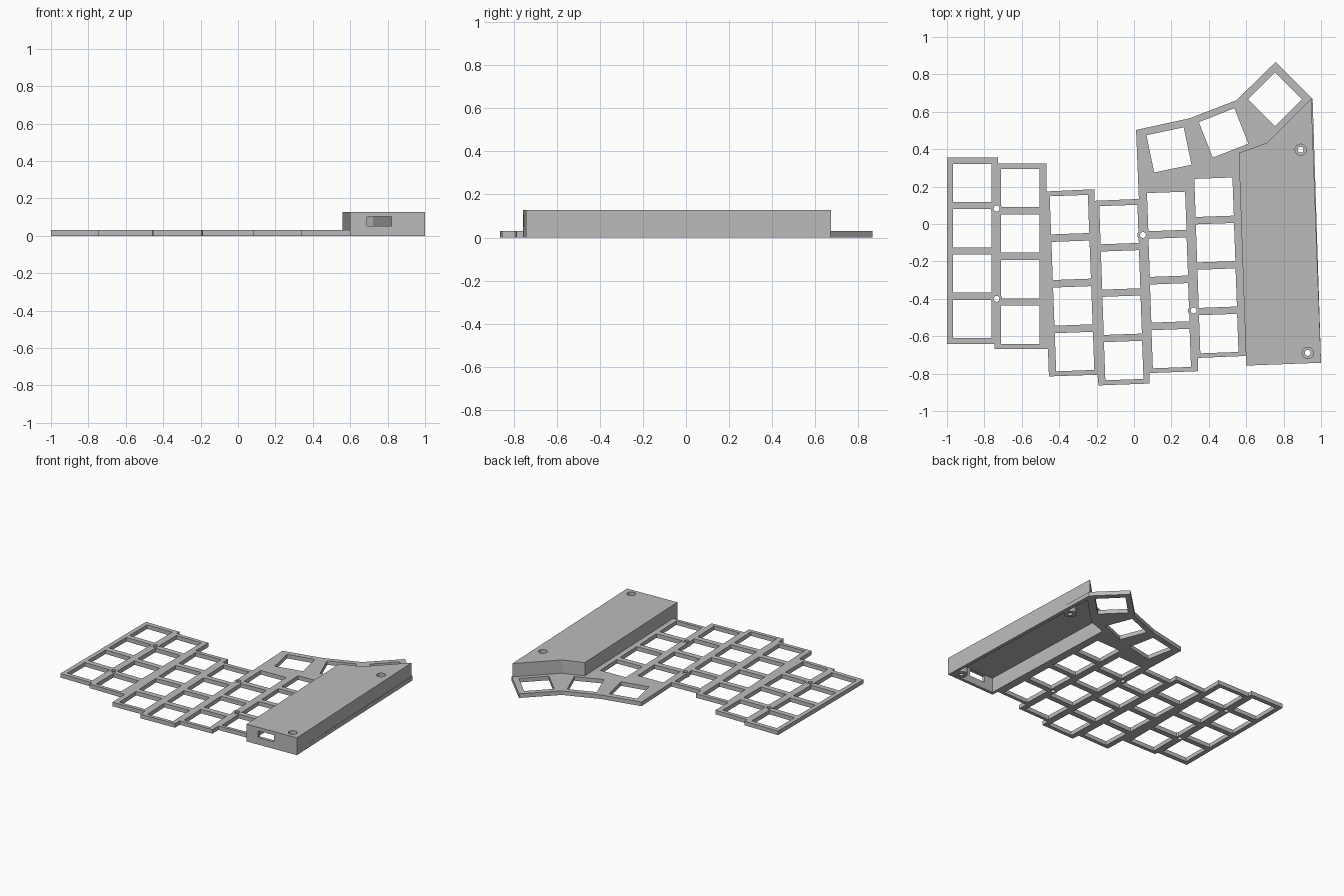
import bpy, bmesh, math
from mathutils import Vector

if "Cube" in bpy.data.objects:
    bpy.data.objects.remove(bpy.data.objects["Cube"])

PLATE_T, COVER_H, WALL = 0.03, 0.128, 0.022
HOLE = 0.204

grey = bpy.data.materials.new("matte_grey")
grey.diffuse_color = (0.5, 0.5, 0.5, 1)
grey.use_nodes = True
grey.node_tree.nodes["Principled BSDF"].inputs["Base Color"].default_value = grey.diffuse_color


def prism(name, loops, z0, z1):
    """Extrude an outline (first loop) with holes (other loops) from z0 to z1."""
    cu = bpy.data.curves.new(name, 'CURVE')
    cu.dimensions, cu.fill_mode = '2D', 'BOTH'
    cu.extrude = (z1 - z0) / 2
    for loop in loops:
        sp = cu.splines.new('POLY')
        sp.points.add(len(loop) - 1)
        for p, (x, y) in zip(sp.points, loop):
            p.co = (x, y, 0, 1)
        sp.use_cyclic_u = True
    tmp = bpy.data.objects.new(name + "_curve", cu)
    bpy.context.collection.objects.link(tmp)
    bpy.context.view_layer.update()
    me = bpy.data.meshes.new_from_object(
        tmp.evaluated_get(bpy.context.evaluated_depsgraph_get()))
    bpy.data.objects.remove(tmp)
    bm = bmesh.new()
    bm.from_mesh(me)
    bmesh.ops.remove_doubles(bm, verts=bm.verts, dist=1e-5)
    bmesh.ops.translate(bm, verts=bm.verts, vec=(0, 0, (z0 + z1) / 2))
    bmesh.ops.recalc_face_normals(bm, faces=bm.faces)
    for f in bm.faces:
        f.smooth = False
    bm.to_mesh(me)
    bm.free()
    me.name = name
    me.materials.clear()
    me.materials.append(grey)
    ob = bpy.data.objects.new(name, me)
    bpy.context.collection.objects.link(ob)
    return ob


def square(x, y, deg, size=HOLE):
    r = size / math.sqrt(2)
    return [(x + r * math.cos(math.radians(deg + 45 + 90 * i)),
             y + r * math.sin(math.radians(deg + 45 + 90 * i))) for i in range(4)]


def circle(x, y, r, n=24):
    return [(x + r * math.cos(math.tau * i / n),
             y + r * math.sin(math.tau * i / n)) for i in range(n)]


def inset(pts, d):
    """Offset a counter-clockwise polygon inwards by d."""
    out = []
    for i, p in enumerate(pts):
        a, b, c = Vector(pts[i - 1]), Vector(p), Vector(pts[(i + 1) % len(pts)])
        u, v = (b - a).normalized(), (c - b).normalized()
        n1, n2 = Vector((-u.y, u.x)), Vector((-v.y, v.x))
        out.append(tuple(b + (n1 + n2) * d / (1 + n1.dot(n2))))
    return out


def boolean(ob, other, op):
    m = ob.modifiers.new(op.lower(), 'BOOLEAN')
    m.operation, m.object, m.solver = op, other, 'EXACT'
    bpy.context.view_layer.objects.active = ob
    bpy.ops.object.modifier_apply(modifier=m.name)
    bpy.data.objects.remove(other)


# Key openings: six columns of four (first centre, last centre, tilt)
columns = [((-.865, .22), (-.865, -.508), 0), ((-.608, .193), (-.608, -.539), 0),
           ((-.345, .05), (-.318, -.682), 2.1), ((-.08, -.003), (-.055, -.73), 2.1),
           ((.175, .067), (.199, -.666), 2.1), ((.428, .143), (.453, -.586), 2.1)]
holes = []
for a, b, tilt in columns:
    for i in range(4):
        c = Vector(a).lerp(Vector(b), i / 3)
        holes.append(square(c.x, c.y, tilt))
# Thumb key openings
for x, y, deg in [(.187, .396, 11.8), (.479, .487, 21.5), (.754, .666, 45)]:
    holes.append(square(x, y, deg))

# Key plate, reaching into the cover wall on its right
plate_screws = [(-.735, .083), (-.735, -.4), (.048, -.059), (.319, -.463)]
outline = [(-1, .355), (-.727, .355), (-.727, .324), (-.467, .324), (-.467, .174),
           (-.21, .186), (-.21, .124), (.026, .134), (.011, .503), (.297, .565),
           (.548, .662), (.757, .866), (.955, .67), (.945, .66), (.713, .425),
           (.57, .374), (.608, -.705), (.342, -.716), (.342, -.787), (.083, -.797),
           (.083, -.853), (-.19, -.863), (-.195, -.806), (-.455, -.815),
           (-.46, -.667), (-.745, -.667), (-.745, -.642), (-1, -.642)]
prism("key_plate", [outline] + holes + [circle(x, y, .016) for x, y in plate_screws],
      0, PLATE_T)

# Screw rings on the plate
for x, y in plate_screws:
    prism("screw_ring", [circle(x, y, .03), circle(x, y, .016)], 0, PLATE_T + .001)

# Electronics cover: hollow box, open underneath
cover_pts = [(.56, .38), (.60, -.757), (1, -.742), (.948, .672), (.709, .433)]
cover = prism("electronics_cover", [cover_pts], 0, COVER_H)
boolean(cover, prism("cavity", [inset(cover_pts, WALL)], -.05, COVER_H - .02),
        'DIFFERENCE')
# Cable slot in the front wall
boolean(cover, prism("slot", [[(.69, -.8), (.82, -.8), (.82, -.69), (.69, -.69)]],
                     .052, .102), 'DIFFERENCE')
# Screw posts with counterbored holes
for x, y in [(.891, .397), (.929, -.689)]:
    boolean(cover, prism("post", [circle(x, y, .042)], .004, COVER_H - .01), 'UNION')
    boolean(cover, prism("bore", [circle(x, y, .03)], .04, COVER_H + .05), 'DIFFERENCE')
    boolean(cover, prism("hole", [circle(x, y, .016)], -.05, .06), 'DIFFERENCE')

# Thin lip along the cover's right edge
prism("side_lip", [[(.94, .67), (.955, .67), (1, -.742), (.99, -.74)]], 0, PLATE_T)
